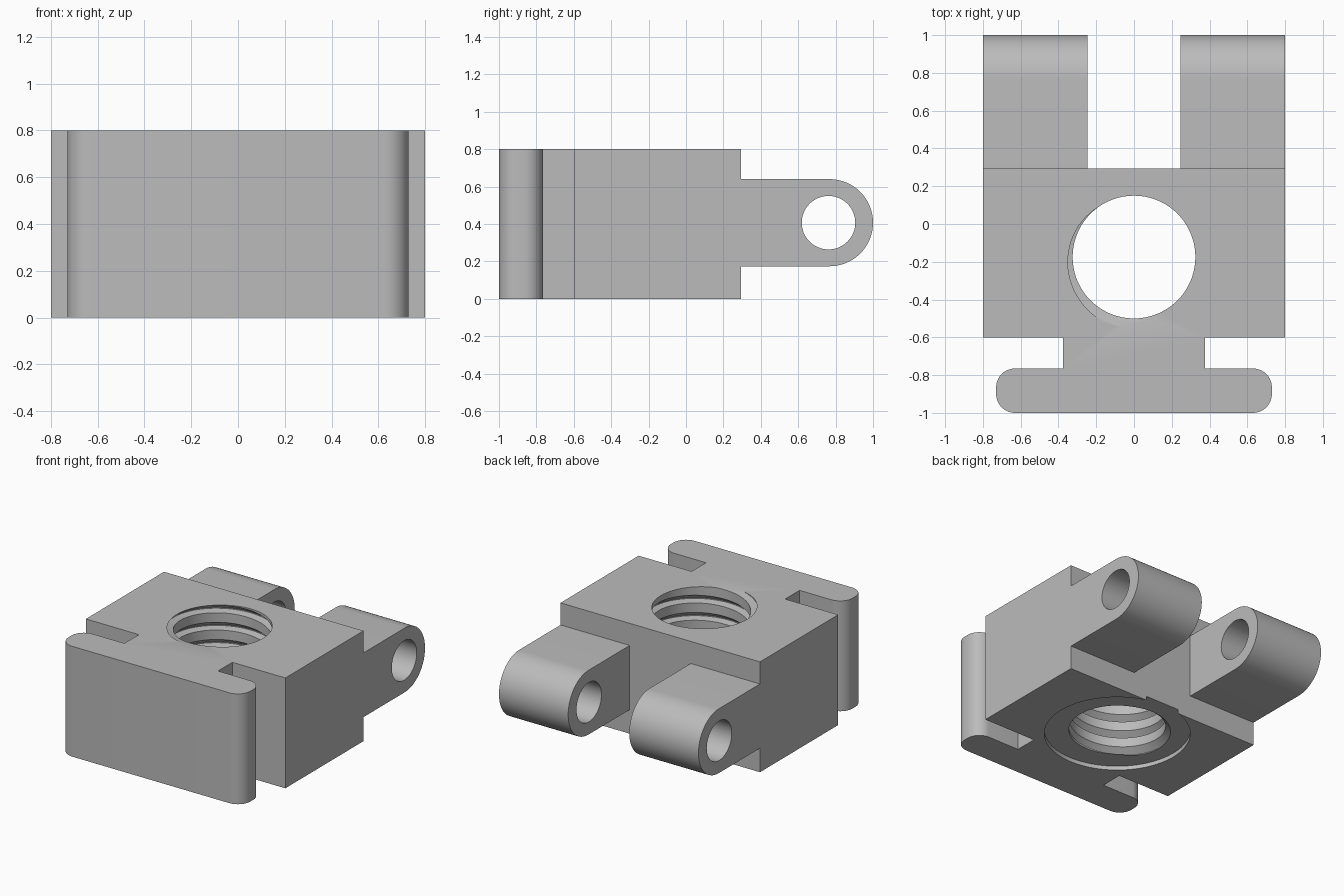
import bpy, bmesh
from math import sin, cos, pi, radians
from mathutils import Matrix, Vector

cube = bpy.data.objects.get("Cube")
if cube:
    bpy.data.objects.remove(cube, do_unlink=True)

grey = bpy.data.materials.new("plain grey")
grey.use_nodes = True
colour = (0.5, 0.5, 0.5, 1)
grey.diffuse_color = colour
grey.node_tree.nodes["Principled BSDF"].inputs["Base Color"].default_value = colour

HOLE_Y = -0.175
BODY_BACK = 0.295
HEIGHT = 0.8


def make_object(name, bm):
    bmesh.ops.recalc_face_normals(bm, faces=bm.faces)
    mesh = bpy.data.meshes.new(name)
    bm.to_mesh(mesh)
    bm.free()
    mesh.materials.append(grey)
    obj = bpy.data.objects.new(name, mesh)
    bpy.context.collection.objects.link(obj)
    return obj


def arc(cx, cy, r, start, end, steps):
    angles = [radians(start + (end - start) * i / steps) for i in range(steps + 1)]
    return [(cx + r * cos(a), cy + r * sin(a)) for a in angles]


def prism(name, points, offset):
    """Extrude a closed 3D outline by an offset."""
    bm = bmesh.new()
    face = bm.faces.new([bm.verts.new(p) for p in points])
    moved = bmesh.ops.extrude_face_region(bm, geom=[face])["geom"]
    verts = [v for v in moved if isinstance(v, bmesh.types.BMVert)]
    bmesh.ops.translate(bm, vec=Vector(offset), verts=verts)
    return make_object(name, bm)


def cylinder(name, radius, depth, matrix):
    bm = bmesh.new()
    bmesh.ops.create_cone(bm, cap_ends=True, segments=64, radius1=radius,
                          radius2=radius, depth=depth, matrix=matrix)
    return make_object(name, bm)


def combine(target, tool, operation):
    """Apply a boolean and discard the helper."""
    tool.hide_render = True
    mod = target.modifiers.new(operation, "BOOLEAN")
    mod.operation = operation
    mod.solver = "EXACT"
    mod.object = tool
    bpy.context.view_layer.objects.active = target
    bpy.ops.object.modifier_apply(modifier=mod.name)
    bpy.data.objects.remove(tool, do_unlink=True)


def thread_cutter(minor=0.325, major=0.375, pitch=0.125, turns=9, columns=72):
    """Solid screw whose rows follow a helix."""
    profile = [(0, minor), (0.08, major), (0.14, major), (0.45, minor)]
    count = len(profile)
    base = HEIGHT + 0.15 - turns * pitch
    bm = bmesh.new()
    grid = []
    for c in range(columns):
        angle = 2 * pi * c / columns
        column = []
        for turn in range(turns + 1):
            for step, r in profile:
                z = base + pitch * (turn + step + c / columns)
                column.append(bm.verts.new((r * cos(angle), HOLE_Y + r * sin(angle), z)))
        grid.append(column)
    rows = (turns + 1) * count
    for c in range(columns):
        last = c == columns - 1
        following = grid[0] if last else grid[c + 1]
        shift = count if last else 0
        for j in range(rows - 1 - shift):
            bm.faces.new((grid[c][j], following[j + shift],
                          following[j + 1 + shift], grid[c][j + 1]))
    # close both ends beyond the block
    middle = base + pitch * turns / 2
    ends = [bm.verts.new((0, HOLE_Y, base - 0.2)),
            bm.verts.new((0, HOLE_Y, base + pitch * (turns + 2) + 0.2))]
    for edge in [e for e in bm.edges if e.is_boundary]:
        z = (edge.verts[0].co.z + edge.verts[1].co.z) / 2
        bm.faces.new((*edge.verts, ends[z > middle]))
    return make_object("thread_cutter", bm)


# Block, neck and rounded front flange as one plan outline
half = [(0, BODY_BACK), (0.8, BODY_BACK), (0.8, -0.6), (0.375, -0.6), (0.375, -0.765)]
half += arc(0.63, -0.865, 0.1, 90, 0, 10)
half += arc(0.63, -0.9, 0.1, 0, -90, 10)
outline = half + [(-x, y) for x, y in reversed(half[1:])]
block = prism("clamp_block", [(x, y, 0) for x, y in outline], (0, 0, HEIGHT))

# Two rounded rear lugs
lug_y, lug_z, lug_r = 0.767, 0.407, 0.233
side = [(0.2, lug_z - lug_r)] + arc(lug_y, lug_z, lug_r, -90, 90, 32) + [(0.2, lug_z + lug_r)]
for sign in (1, -1):
    lug = prism("rear_lug", [(sign * 0.245, y, z) for y, z in side], (sign * 0.555, 0, 0))
    combine(block, lug, "UNION")

# Pin hole through both lugs
turned = Matrix.Translation((0, lug_y - 0.005, lug_z)) @ Matrix.Rotation(pi / 2, 4, "Y")
combine(block, cylinder("pin_cutter", 0.143, 2, turned), "DIFFERENCE")

# Shallow recess underneath, then the threaded hole
recess = Matrix.Translation((0, HOLE_Y, -0.07))
combine(block, cylinder("recess_cutter", 0.49, 0.2, recess), "DIFFERENCE")
combine(block, thread_cutter(), "DIFFERENCE")

# Smooth curved walls, keep corners crisp
bpy.ops.object.select_all(action="DESELECT")
block.select_set(True)
bpy.context.view_layer.objects.active = block
bpy.ops.object.shade_smooth_by_angle(angle=radians(30))
